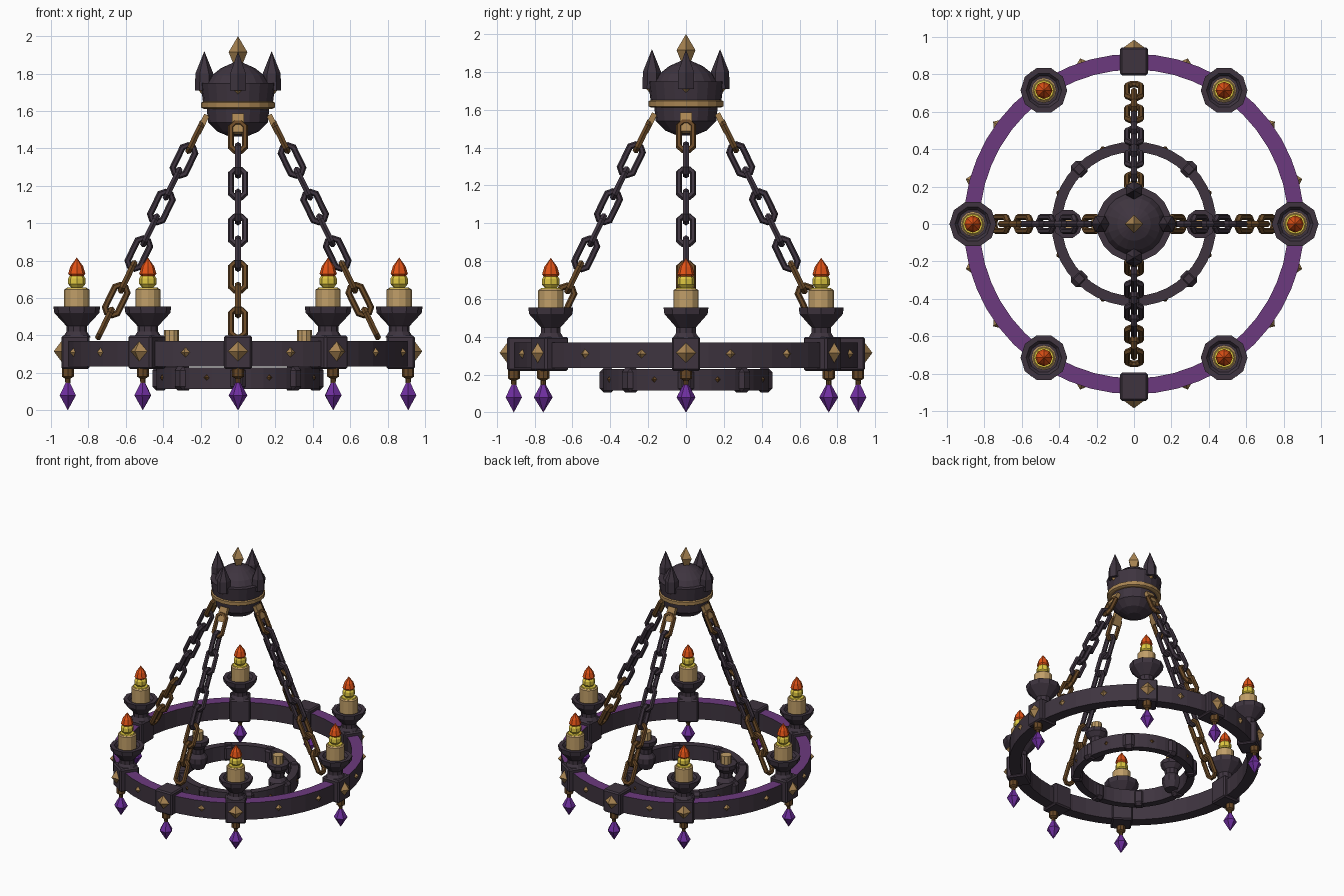
import bpy, bmesh, math
from mathutils import Matrix, Vector

cube = bpy.data.objects.get("Cube")
if cube:
    bpy.data.objects.remove(cube, do_unlink=True)


def material(name, *rgb):
    lin = [((c / 255 + 0.055) / 1.055) ** 2.4 for c in rgb] + [1]
    m = bpy.data.materials.new(name)
    m.use_nodes = True
    m.diffuse_color = lin
    m.node_tree.nodes["Principled BSDF"].inputs["Base Color"].default_value = lin
    return m


IRON = material("dark iron", 62, 52, 63)
GOLD = material("gold", 168, 132, 82)
BRONZE = material("bronze brown", 104, 72, 38)
PURPLE = material("purple inlay", 108, 58, 126)
WAX = material("candle wax", 192, 158, 104)
YELLOW = material("yellow flame", 226, 202, 66)
ORANGE = material("orange flame", 226, 82, 22)
GEM = material("violet gem", 110, 46, 158)


def make(name, bm, *mats):
    bmesh.ops.recalc_face_normals(bm, faces=bm.faces)
    me = bpy.data.meshes.new(name)
    bm.to_mesh(me)
    bm.free()
    for m in mats:
        me.materials.append(m)
    ob = bpy.data.objects.new(name, me)
    bpy.context.collection.objects.link(ob)
    return ob


def lathe(name, profile, mat, loc=(0, 0, 0), sides=10, turn=0, closed=False):
    """Spin (radius, height) points round z; closed profiles make rings."""
    bm = bmesh.new()
    rows = []
    for r, z in profile:
        n = 1 if r == 0 else sides
        rows.append([bm.verts.new((r * math.cos(turn + math.tau * k / sides),
                                   r * math.sin(turn + math.tau * k / sides), z)) for k in range(n)])
    pairs = list(zip(rows, rows[1:])) + ([(rows[-1], rows[0])] if closed else [])
    for a, b in pairs:
        for k in range(sides):
            j = (k + 1) % sides
            quad = [a[k % len(a)], a[j % len(a)], b[j % len(b)], b[k % len(b)]]
            bm.faces.new(list(dict.fromkeys(quad)))
    if not closed:
        for row in (rows[0], rows[-1]):
            if len(row) > 1:
                bm.faces.new(row)
    ob = make(name, bm, mat)
    ob.location = loc
    return ob


def polar(r, angle, z):
    return Vector((r * math.cos(angle), r * math.sin(angle), z))


def box(name, size, mat, loc, angle, tilt=0, bevel=0):
    bm = bmesh.new()
    bmesh.ops.create_cube(bm, size=1)
    bmesh.ops.scale(bm, vec=size, verts=bm.verts)
    if bevel:
        bmesh.ops.bevel(bm, geom=bm.edges[:], offset=bevel, segments=1, affect='EDGES')
    ob = make(name, bm, mat)
    ob.location = loc
    ob.rotation_euler = (0, tilt, angle)
    return ob


def stud(name, r, angle, z, size, height, mat):
    """Four-sided pyramid pointing outwards."""
    ob = lathe(name, [(size, 0), (0, height)], mat, polar(r, angle, z), 4)
    ob.rotation_euler = (0, math.pi / 2, angle)


def flame(loc):
    lathe("flame_base", [(0.02, 0), (0.046, 0.03), (0.046, 0.06), (0.028, 0.09)], YELLOW, loc, 8)
    lathe("flame_tip", [(0.03, 0.065), (0.046, 0.085), (0.034, 0.125), (0, 0.172)], ORANGE, loc, 8)


# Outer ring with a purple upper face
ring = lathe("outer_ring", [(0.825, 0.235), (0.91, 0.235), (0.91, 0.37), (0.825, 0.37)],
             IRON, sides=48, closed=True)
ring.data.materials.append(PURPLE)
for p in ring.data.polygons:
    if p.normal.z > 0.9:
        p.material_index = 1

# Blocks, studs and hanging gems round the ring
diagonal = math.radians(56)
candle_angles = [0, diagonal, math.pi - diagonal, math.pi, math.pi + diagonal, -diagonal]
quarter_angles = [k * math.pi / 2 for k in range(4)]
for a in candle_angles + [math.pi / 2, -math.pi / 2]:
    box("ring_block", (0.15, 0.15, 0.18), IRON, polar(0.87, a, 0.31), a, bevel=0.01)
    stud("block_stud", 0.94, a, 0.315, 0.06, 0.045, GOLD)
    at = polar(0.91, a, 0)
    lathe("gem_cap", [(0.012, 0.13), (0.015, 0.17), (0.032, 0.18), (0.032, 0.225)], BRONZE, at, 8)
    lathe("gem", [(0, 0), (0.05, 0.08), (0.012, 0.15)], GEM, at, 6, a + math.pi / 2)
for deg in (15, 36, 72):
    a = math.radians(deg)
    for b in (a, math.pi - a, math.pi + a, -a):
        stud("small_stud", 0.903, b, 0.31, 0.032, 0.028, GOLD)

# Candles in cups on the outer ring
for a in candle_angles:
    at = polar(0.862, a, 0)
    lathe("candle_cup", [(0.075, 0.39), (0.055, 0.42), (0.055, 0.45), (0.12, 0.52),
                         (0.125, 0.555), (0.095, 0.555), (0.08, 0.535)], IRON, at, 10)
    lathe("candle", [(0.067, 0.53), (0.067, 0.645), (0.058, 0.652)], WAX, at, 12)
    lathe("melted_wax", [(0.056, 0.65), (0.052, 0.657)], YELLOW, at, 12)
    flame(at + Vector((0, 0, 0.645)))

# Inner ring with knobs and rivets
lathe("inner_ring", [(0.385, 0.115), (0.44, 0.115), (0.44, 0.23), (0.385, 0.23)],
      IRON, sides=40, closed=True)
for k in range(8):
    a = k * math.pi / 4
    box("inner_knob", (0.085, 0.085, 0.13), IRON, polar(0.415, a, 0.17), a, bevel=0.022)
    stud("inner_rivet", 0.436, a + math.pi / 8, 0.175, 0.02, 0.014, BRONZE)

# Small unlit candles on the inner ring
for x in (-0.355, 0.355):
    lathe("inner_cup", [(0.05, 0.14), (0.07, 0.19), (0.07, 0.23), (0.048, 0.26),
                        (0.05, 0.30), (0.08, 0.335), (0.08, 0.365)], IRON, (x, 0, 0), 10)
    lathe("inner_candle", [(0.04, 0.36), (0.04, 0.43)], WAX, (x, 0, 0), 10)


# Chain link: a torus stretched along its own y
def link_mesh():
    bm = bmesh.new()
    major, minor = 8, 6
    grid = []
    for i in range(major):
        u = math.tau * (i + 0.5) / major
        row = []
        for j in range(minor):
            v = math.tau * j / minor
            r = 0.04 + 0.018 * math.cos(v)
            y = r * math.sin(u)
            row.append(bm.verts.new((r * math.cos(u), y + math.copysign(0.045, y), 0.018 * math.sin(v))))
        grid.append(row)
    for i in range(major):
        for j in range(minor):
            a, b = grid[i], grid[(i + 1) % major]
            k = (j + 1) % minor
            bm.faces.new((a[j], b[j], b[k], a[k]))
    return bm


# Four straight chains from the crown to the outer ring
LINKS = 9
for a in quarter_angles:
    top, bottom = polar(0.185, a, 1.55), polar(0.755, a, 0.375)
    along = (bottom - top).normalized()
    side = polar(1, a + math.pi / 2, 0)
    for i in range(LINKS):
        face = side if i % 2 else along.cross(side)
        centre = top + along * (0.1 + i * ((bottom - top).length - 0.2) / (LINKS - 1))
        mat = BRONZE if i == 0 or i >= LINKS - 3 else IRON
        link = make("chain_link", link_mesh(), mat)
        basis = Matrix((along.cross(face), along, face)).transposed().to_4x4()
        link.matrix_world = Matrix.Translation(centre) @ basis
    box("chain_bracket", (0.03, 0.065, 0.11), GOLD, polar(0.19, a, 1.53), a, -0.45)

# Crown: socket, band, body, dome and finial
lathe("crown_socket", [(0.05, 1.465), (0.11, 1.49), (0.16, 1.54), (0.168, 1.62)], IRON, sides=16)
lathe("crown_band", [(0.185, 1.612), (0.197, 1.618), (0.197, 1.645), (0.185, 1.652)], GOLD, sides=20)
lathe("crown_body", [(0.187, 1.645), (0.2, 1.75), (0.165, 1.75), (0.14, 1.79), (0.09, 1.83), (0, 1.87)],
      IRON, sides=20)
lathe("crown_finial", [(0.02, 1.84), (0.05, 1.915), (0, 2.0)], GOLD, sides=4)
for a in quarter_angles:
    lathe("crown_spike", [(0.05, 1.71), (0.048, 1.80), (0, 1.92)], IRON, polar(0.18, a, 0), 6, a)
    stud("crown_stud", 0.19, a, 1.715, 0.028, 0.025, GOLD)
